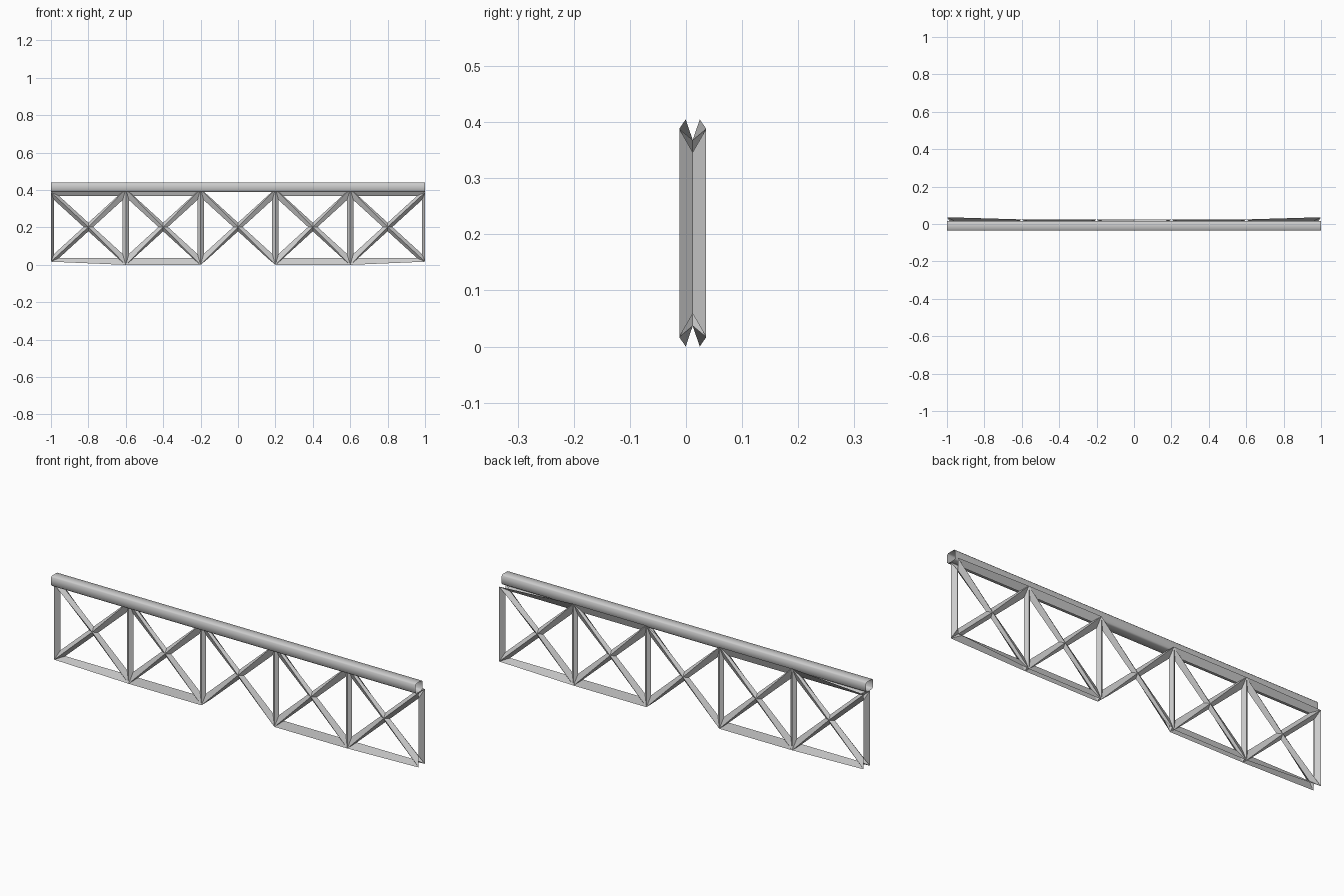
import bpy
from mathutils import Vector

if "Cube" in bpy.data.objects:
    bpy.data.objects.remove(bpy.data.objects["Cube"])

YC, ZC, INSET = 0.012, 0.2025, 0.017   # truss plane, mid height, half width of a bar
H = 0.1825                             # half height between the node lines


def make_object(name, verts, faces):
    me = bpy.data.meshes.new(name)
    me.from_pydata(verts, [], faces)
    me.update()
    ob = bpy.data.objects.new(name, me)
    bpy.context.collection.objects.link(ob)
    return ob


def inset_corner(p, a, b):
    # point inside the triangle corner p, INSET away from both edges
    u, v = (a - p).normalized(), (b - p).normalized()
    return p + (u + v) * (INSET / abs(u.cross(v)))


def edge_point(p, side):
    # front or back crease of a bar; outer nodes are pushed past the chord line
    x, z = p
    if abs(z) < 0.01:
        return (x, YC + side * 0.0125, ZC)
    if abs(x) > 0.9:
        return (x, YC + side * 0.024, ZC + z * 1.017)
    return (x, YC + side * 0.0125, ZC + (0.2025 if z > 0 else -0.2025))


def bay(verts, faces, x0, x1, chords):
    # four triangles per bay; each edge gets a V-shaped strip open to the outside
    c = Vector(((x0 + x1) / 2, 0))
    q = [Vector(p) for p in ((x0, -H), (x1, -H), (x1, H), (x0, H))]
    for i in range(4):
        tri = [q[i], q[(i + 1) % 4], c]
        for k in range(3):
            if k == 0 and i in (0, 2) and not chords:
                continue
            a, b, o = tri[k], tri[(k + 1) % 3], tri[(k + 2) % 3]
            ia, ib = inset_corner(a, b, o), inset_corner(b, o, a)
            for side in (-1, 1):
                n = len(verts)
                verts += [edge_point(a, side), edge_point(b, side),
                          (ib.x, YC, ZC + ib.y), (ia.x, YC, ZC + ia.y)]
                f = (n, n + 1, n + 2, n + 3)
                faces.append(f if side < 0 else f[::-1])


# Cross-braced truss: five bays, the middle one without chords
verts, faces = [], []
xs = (-1, -0.6, -0.2, 0.2, 0.6, 1)
for i in range(5):
    bay(verts, faces, xs[i], xs[i + 1], i != 2)
make_object("truss", verts, faces)

# Hollow top rail with softened corners and open ends
y0, y1, z0, z1, r = -0.036, 0.016, 0.39, 0.44, 0.006
prof = [(y0 + r, z0), (y1 - r, z0), (y1, z0 + r), (y1, z1 - r),
        (y1 - r, z1), (y0 + r, z1), (y0, z1 - r), (y0, z0 + r)]
n = len(prof)
rail = make_object("top_rail",
                   [(x, y, z) for x in (-1, 1) for y, z in prof],
                   [(i, i + n, (i + 1) % n + n, (i + 1) % n)[::-1] for i in range(n)])
for p in rail.data.polygons:
    p.use_smooth = True
